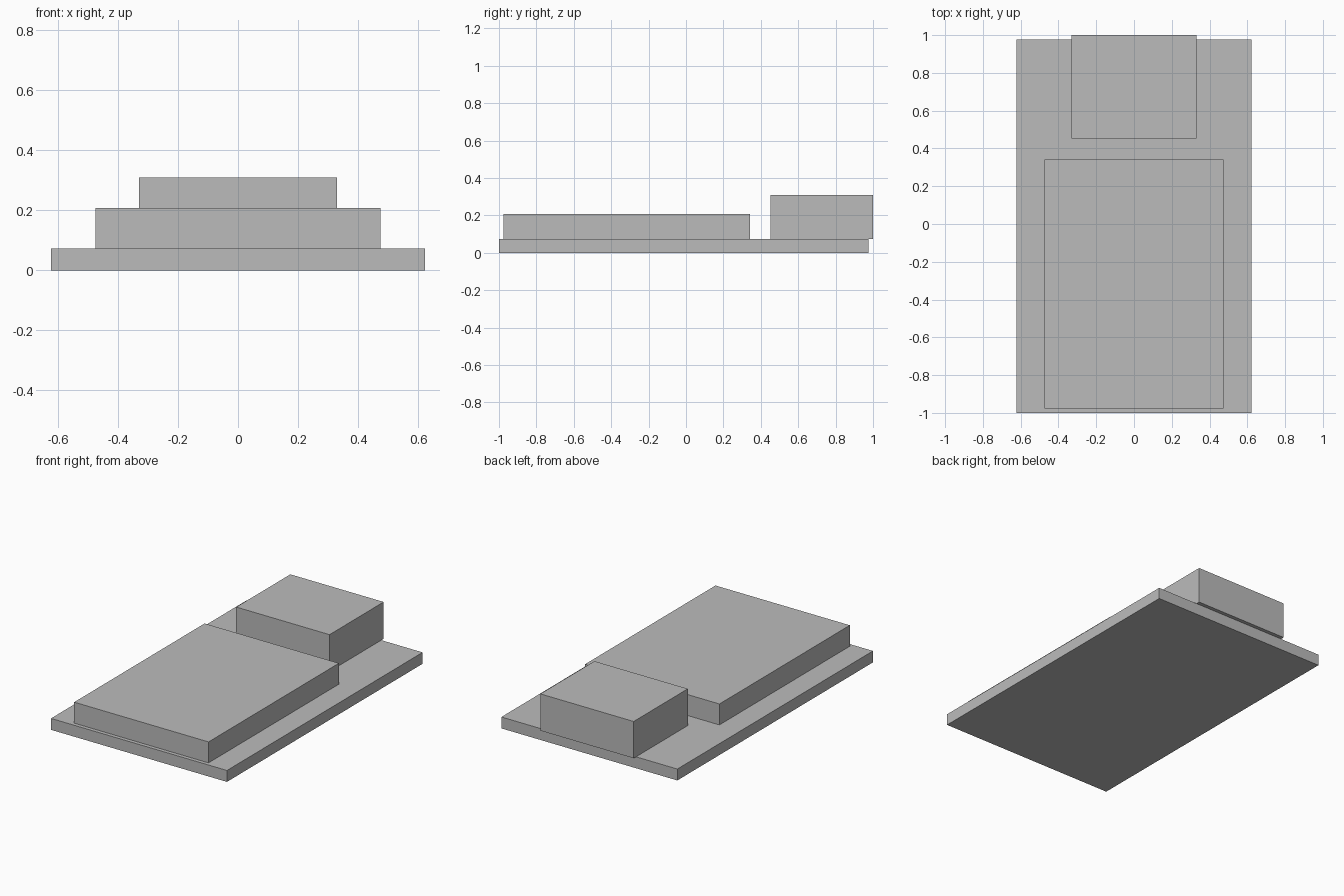
import bpy

default = bpy.data.objects.get("Cube")
if default:
    bpy.data.objects.remove(default, do_unlink=True)

# Single plain grey finish
grey = bpy.data.materials.new("plain grey")
grey.use_nodes = True
COLOUR = (0.5, 0.5, 0.5, 1.0)
grey.diffuse_color = COLOUR
grey.node_tree.nodes["Principled BSDF"].inputs["Base Color"].default_value = COLOUR


def box(name, half_width, y_range, z_range):
    """Box centred on x = 0, spanning the given y and z ranges."""
    (y0, y1), (z0, z1) = y_range, z_range
    bpy.ops.mesh.primitive_cube_add(size=1, location=(0, (y0 + y1) / 2, (z0 + z1) / 2))
    ob = bpy.context.object
    ob.name = ob.data.name = name
    ob.scale = (2 * half_width, y1 - y0, z1 - z0)
    bpy.ops.object.transform_apply(location=False, rotation=False, scale=True)
    ob.data.materials.append(grey)
    return ob


BOARD_TOP = 0.073

# Flat base board
box("base_board", 0.622, (-1.0, 0.976), (0, BOARD_TOP))
# Wide low block at the front
box("front_block", 0.475, (-0.976, 0.341), (BOARD_TOP, 0.207))
# Taller block at the back, overhanging the board edge slightly
box("back_block", 0.33, (0.453, 1.0), (BOARD_TOP, 0.308))
